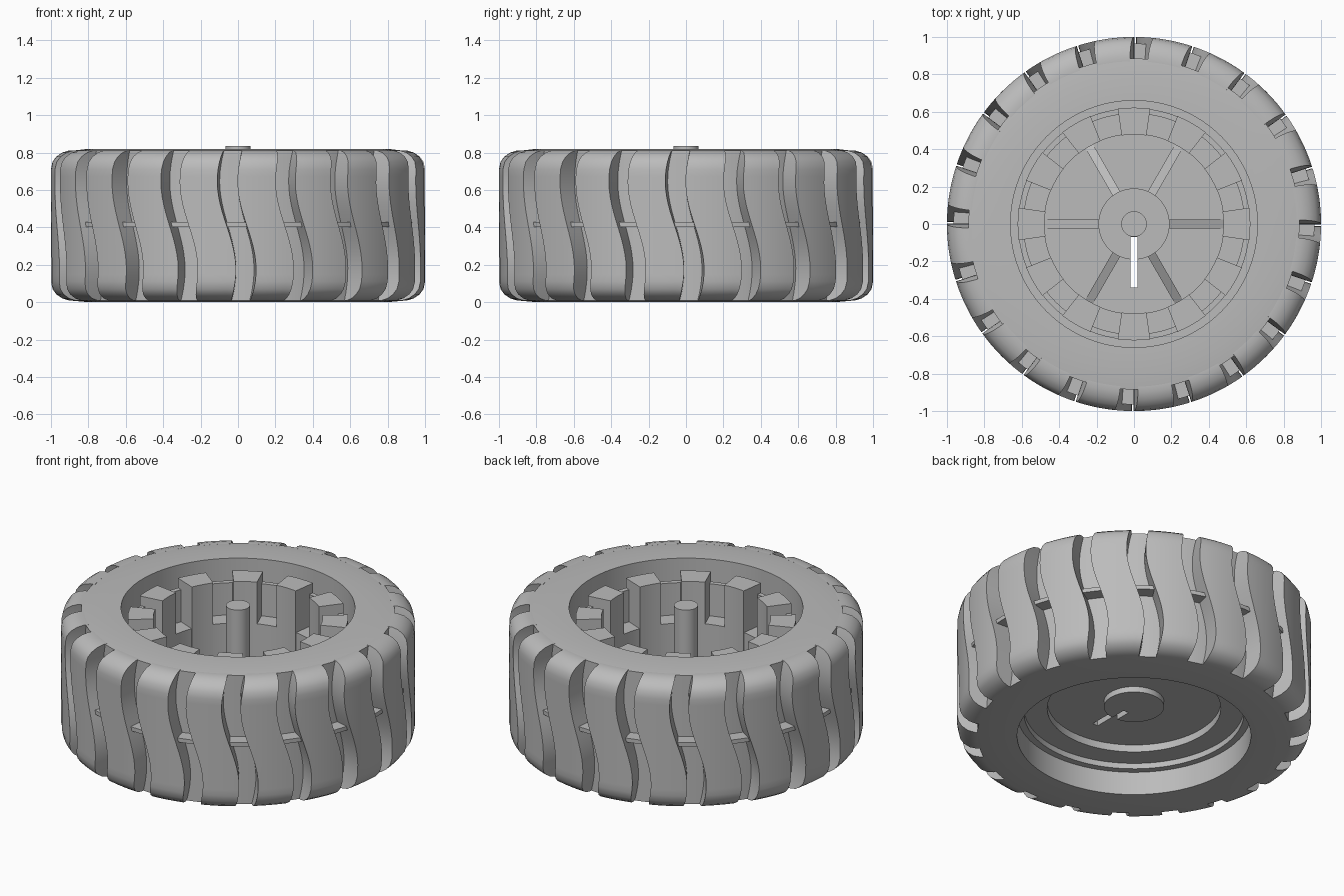
import bpy, bmesh, math
from math import sin, cos, pi, radians

cube = bpy.data.objects.get("Cube")
if cube:
    bpy.data.objects.remove(cube, do_unlink=True)

grey = bpy.data.materials.new("plain_grey")
grey.use_nodes = True
COLOUR = (0.5, 0.5, 0.5, 1)
grey.diffuse_color = COLOUR
grey.node_tree.nodes["Principled BSDF"].inputs["Base Color"].default_value = COLOUR


def finish(bm, name, smooth=True):
    bmesh.ops.remove_doubles(bm, verts=bm.verts, dist=1e-5)
    bmesh.ops.recalc_face_normals(bm, faces=bm.faces)
    mesh = bpy.data.meshes.new(name)
    bm.to_mesh(mesh)
    bm.free()
    mesh.materials.append(grey)
    obj = bpy.data.objects.new(name, mesh)
    bpy.context.collection.objects.link(obj)
    if smooth:
        bpy.ops.object.select_all(action="DESELECT")
        obj.select_set(True)
        bpy.context.view_layer.objects.active = obj
        bpy.ops.object.shade_smooth_by_angle(angle=radians(28))
    return obj


def polar(r, a, z):
    return (r * cos(a), r * sin(a), z)


def lathe(name, section, steps=96):
    """Revolve a closed (radius, height) section around z."""
    bm = bmesh.new()
    n = len(section)
    rings = [[bm.verts.new(polar(r, 2 * pi * k / steps, z)) for r, z in section]
             for k in range(steps)]
    for k in range(steps):
        a, b = rings[k], rings[(k + 1) % steps]
        for i in range(n):
            j = (i + 1) % n
            if section[i][0] == 0 and section[j][0] == 0:
                continue
            if section[i][0] == 0:
                bm.faces.new((a[i], b[j], a[j]))
            elif section[j][0] == 0:
                bm.faces.new((a[i], b[i], a[j]))
            else:
                bm.faces.new((a[i], b[i], b[j], a[j]))
    return finish(bm, name)


def add_grid_solid(bm, columns):
    """Skin equal closed loops of points and cap both ends with quads."""
    cols = [[bm.verts.new(p) for p in c] for c in columns]
    n = len(cols[0])
    for a, b in zip(cols, cols[1:]):
        for i in range(n):
            j = (i + 1) % n
            bm.faces.new((a[i], a[j], b[j], b[i]))
    for c in (cols[0], cols[-1]):
        for i in range(n // 2 - 1):
            bm.faces.new((c[i], c[i + 1], c[n - 2 - i], c[n - 1 - i]))


# Tyre body
H = 0.82
lathe("tyre_body", [(0.66, 0), (0.8, 0), (0.885, 0.008), (0.885, H - 0.01),
                    (0.8, H), (0.66, H)])

# Curved tread lugs, separated by S-shaped grooves
LUGS = 20
corner = [(0.9, 0.008), (0.94, 0.02), (0.972, 0.042), (0.992, 0.07), (1.0, 0.11)]
outer = corner + [(1.0, 0.11 + 0.6 * i / 16) for i in range(1, 16)]
outer += [(r, H - z) for r, z in reversed(corner)]


def sway(z):
    return -0.007 - 0.05 * sin(2 * pi * (z - H / 2) / 0.95)


bm = bmesh.new()
half_groove = 0.054
section = outer + [(0.87, z) for r, z in reversed(outer)]
for k in range(LUGS):
    start = 2 * pi * k / LUGS + half_groove
    span = 2 * pi / LUGS - 2 * half_groove
    add_grid_solid(bm, [[polar(r, start + span * t / 6 + sway(z), z) for r, z in section]
                        for t in range(7)])
finish(bm, "tread_lugs")

# Thin band bridging the grooves
lathe("tread_band", [(0.87, 0.403), (0.965, 0.403), (0.965, 0.428), (0.87, 0.428)])

# Rim with hub, floor, outer step and thin raised lip
rim = lathe("rim", [(0, 0.19), (0.17, 0.19), (0.17, 0.225), (0.49, 0.225), (0.49, 0.18),
                    (0.62, 0.18), (0.62, 0.145), (0.67, 0.145), (0.67, 0.2), (0.62, 0.2),
                    (0.62, 0.7), (0.59, 0.7), (0.59, 0.5), (0.48, 0.5), (0.48, 0.27),
                    (0.19, 0.27), (0.19, 0.42), (0, 0.42)])

# Slot through the rim floor and hub
bm = bmesh.new()
bmesh.ops.create_cube(bm, size=1)
for v in bm.verts:
    v.co = (v.co.x * 0.036, -0.205 + v.co.y * 0.27, 0.3 + v.co.z * 0.6)
cutter = finish(bm, "slot_cutter", smooth=False)
cutter.hide_render = True
cutter.hide_viewport = True
cut = rim.modifiers.new("slot", "BOOLEAN")
cut.operation = "DIFFERENCE"
cut.solver = "EXACT"
cut.object = cutter

# Axle pin
lathe("axle_pin", [(0, 0.4), (0.068, 0.4), (0.068, 0.835), (0, 0.835)], 40)

# Ring of upright blocks
bm = bmesh.new()
for k in range(12):
    mid = 2 * pi * k / 12
    add_grid_solid(bm, [[polar(r, mid + radians(d), z) for r, z in
                         ((0.478, 0.25), (0.478, 0.76), (0.622, 0.76), (0.622, 0.25))]
                        for d in (-8, -4, 0, 4, 8)])
finish(bm, "rim_blocks")

# Sloping ribs from hub to rim
bm = bmesh.new()
for k in range(6):
    a = 2 * pi * k / 6
    columns = []
    for s in (-0.023, 0.023):
        columns.append([(r * cos(a) - s * sin(a), r * sin(a) + s * cos(a), z) for r, z in
                        ((0.17, 0.25), (0.17, 0.42), (0.48, 0.27), (0.48, 0.25))])
    add_grid_solid(bm, columns)
finish(bm, "hub_ribs", smooth=False)
